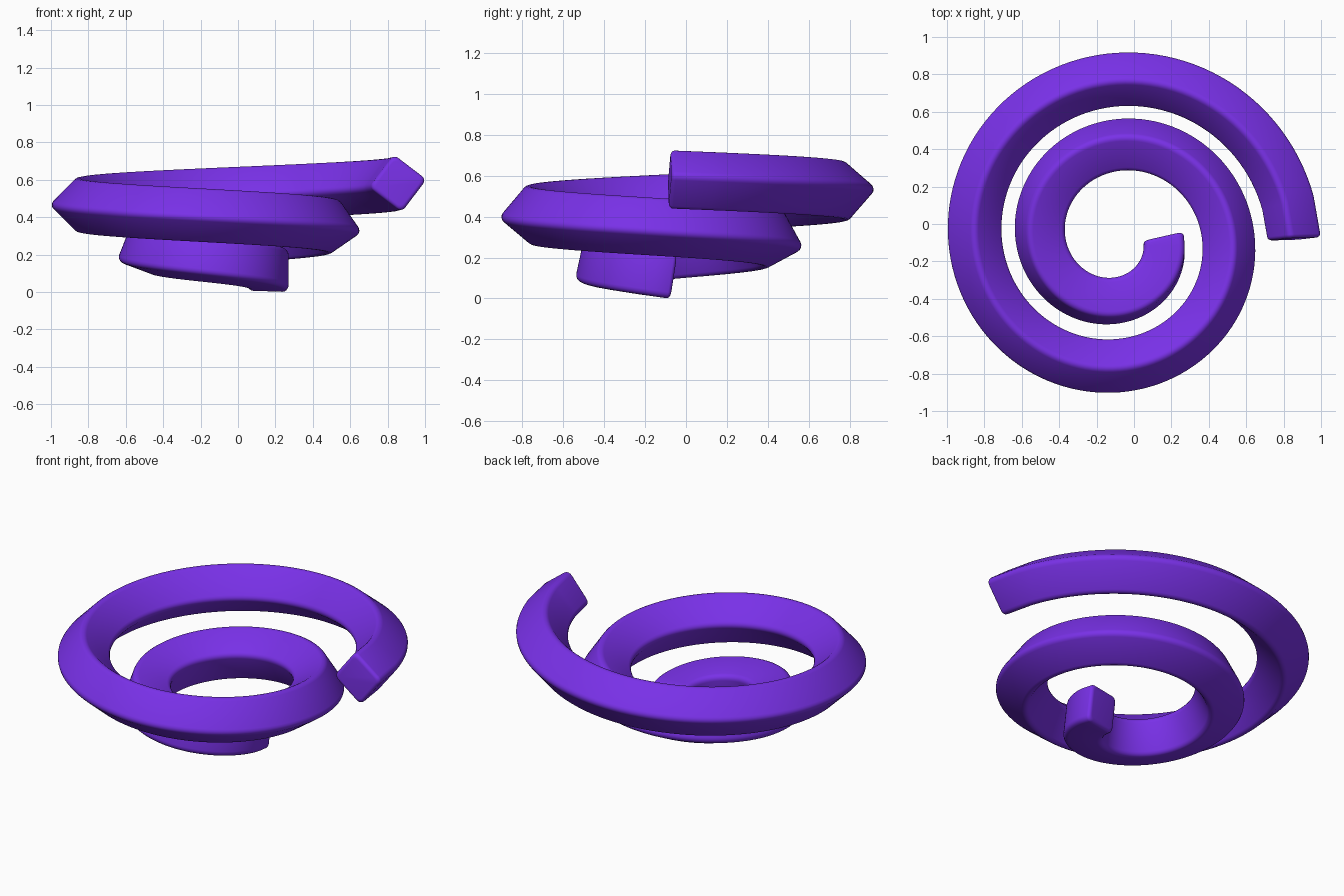
import bpy, bmesh, math
from mathutils import Vector

if "Cube" in bpy.data.objects:
    bpy.data.objects.remove(bpy.data.objects["Cube"])

CENTRE = Vector((-0.085, -0.08, 0.11))
R0, GROW, RISE, TURNS = 0.24, 0.35, 0.236, 2.0
HALF, ROUND, CAP = 0.11, 0.03, 0.02


def point(t):
    # conical spiral, clockwise seen from above
    a, r = -2 * math.pi * t, R0 + GROW * t
    return CENTRE + Vector((r * math.cos(a), r * math.sin(a), RISE * t))


def frame(t):
    # axes that roll slowly, as in a minimum-twist sweep
    a, r = -2 * math.pi * t, R0 + GROW * t
    tan = (point(t + 1e-4) - point(t - 1e-4)).normalized()
    out = Vector((math.cos(a), math.sin(a), 0))
    out = (out - tan * out.dot(tan)).normalized()
    up = out.cross(tan)
    if up.z < 0:
        up = -up
    roll = RISE / GROW * math.log(r / R0)
    c, s = math.cos(roll), math.sin(roll)
    return tan, out * c + up * s, up * c - out * s


def rounded_square(segments=4):
    pts = []
    for q in range(4):
        mid = math.pi / 4 + q * math.pi / 2
        cx = math.copysign(HALF - ROUND, math.cos(mid))
        cy = math.copysign(HALF - ROUND, math.sin(mid))
        for i in range(segments + 1):
            a = (q + i / segments) * math.pi / 2
            pts.append((cx + ROUND * math.cos(a), cy + ROUND * math.sin(a)))
    return pts


# stations along the path: (turn, shift along tangent, scale)
ends = [(CAP * math.sin(b), 1 - CAP * (1 - math.cos(b)) / HALF)
        for b in (math.pi / 2 * i / 4 for i in range(5))]
N = 240
stations = [(0, CAP - s, k) for s, k in reversed(ends)]
stations = [(0, -d_s + CAP, k) for d_s, k in reversed(ends)]
stations += [(TURNS * i / N, 0, 1) for i in range(4, N - 3)]
stations += [(TURNS, s - CAP, k) for s, k in ends]

# swept bar
bm = bmesh.new()
profile = rounded_square()
rings = []
for t, shift, k in stations:
    tan, u, v = frame(t)
    p = point(t) + tan * shift
    rings.append([bm.verts.new(p + u * x * k + v * y * k) for x, y in profile])
n = len(profile)
for r1, r2 in zip(rings, rings[1:]):
    for i in range(n):
        j = (i + 1) % n
        bm.faces.new((r1[i], r1[j], r2[j], r2[i]))
bm.faces.new(rings[0])
bm.faces.new(rings[-1])
bmesh.ops.recalc_face_normals(bm, faces=bm.faces)
mesh = bpy.data.meshes.new("spiral_bar")
bm.to_mesh(mesh)
bm.free()

obj = bpy.data.objects.new("spiral_bar", mesh)
bpy.context.collection.objects.link(obj)
mat = bpy.data.materials.new("purple")
mat.diffuse_color = (0.19, 0.03, 0.8, 1)
mat.use_nodes = True
mat.node_tree.nodes["Principled BSDF"].inputs["Base Color"].default_value = mat.diffuse_color
mesh.materials.append(mat)
bpy.context.view_layer.objects.active = obj
obj.select_set(True)
bpy.ops.object.shade_smooth_by_angle(angle=math.radians(35))
